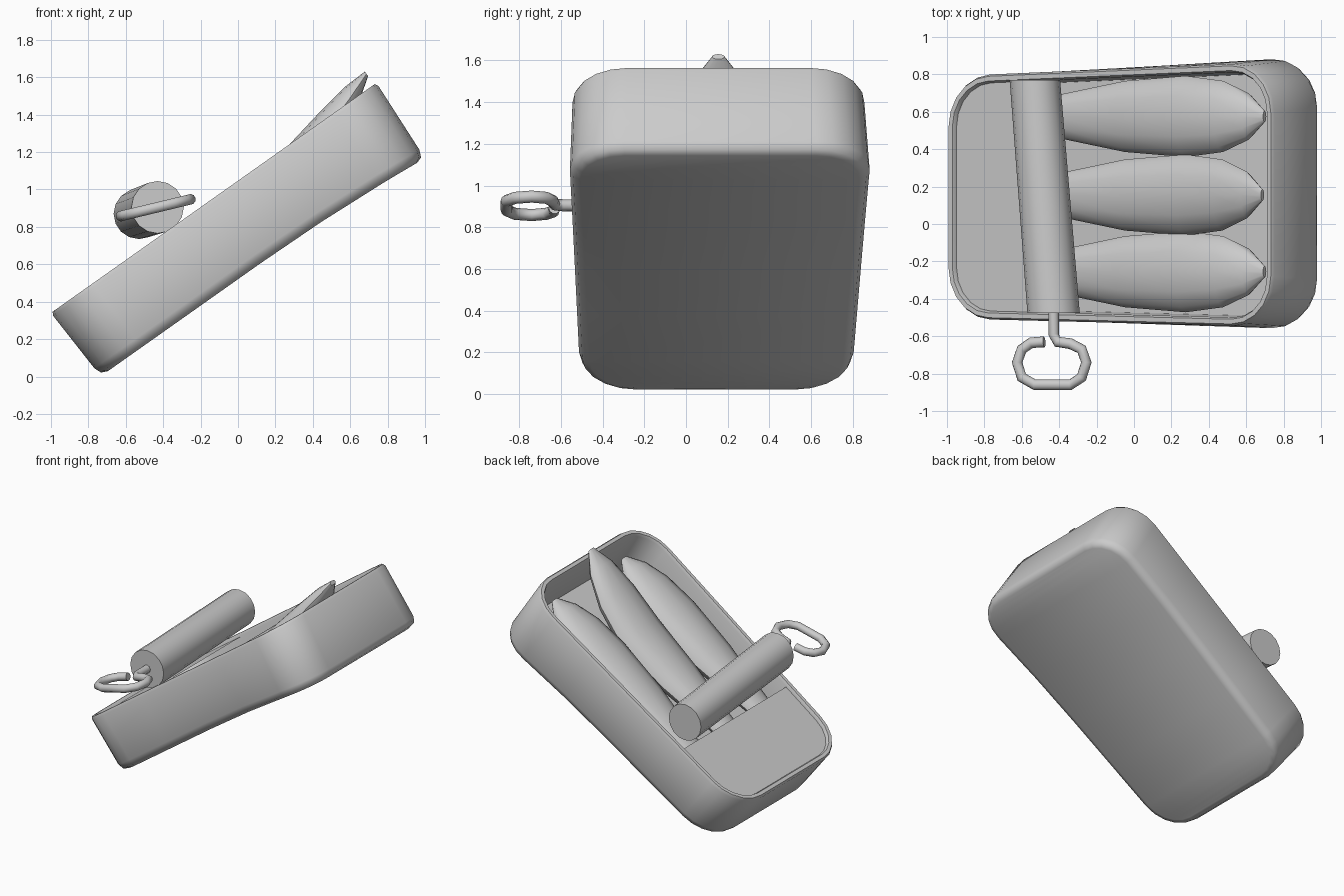
import bpy, bmesh, math
from mathutils import Vector

cube = bpy.data.objects.get("Cube")
if cube:
    bpy.data.objects.remove(cube, do_unlink=True)

metal = bpy.data.materials.new("plain grey")
metal.use_nodes = True
GREY = (0.6, 0.6, 0.6, 1)
metal.diffuse_color = GREY
metal.node_tree.nodes["Principled BSDF"].inputs["Base Color"].default_value = GREY

# Tilted frame of the tin: u runs up its length, w points out of the opening
AXIS_U = Vector((0.8165, 0, 0.577))
AXIS_W = Vector((-0.577, 0, 0.8165))
ORIGIN = Vector((-0.13, 0, 0.955))
HALF = 1.065


def place(u, y, w):
    return ORIGIN + AXIS_U * u + AXIS_W * w + Vector((0, y, 0))


def finish(name, bm, angle=50):
    bmesh.ops.recalc_face_normals(bm, faces=bm.faces)
    mesh = bpy.data.meshes.new(name)
    bm.to_mesh(mesh)
    bm.free()
    mesh.materials.append(metal)
    obj = bpy.data.objects.new(name, mesh)
    bpy.context.collection.objects.link(obj)
    bpy.ops.object.select_all(action="DESELECT")
    obj.select_set(True)
    bpy.context.view_layer.objects.active = obj
    bpy.ops.object.shade_smooth_by_angle(angle=math.radians(angle))
    return obj


def bridge(bm, a, b):
    n = len(a)
    for i in range(n):
        j = (i + 1) % n
        bm.faces.new((a[i], a[j], b[j], b[i]))


def loft(name, rings, angle=50):
    bm = bmesh.new()
    loops = [[bm.verts.new(p) for p in ring] for ring in rings]
    for a, b in zip(loops, loops[1:]):
        bridge(bm, a, b)
    bm.faces.new(loops[0])
    bm.faces.new(loops[-1])
    return finish(name, bm, angle)


# Rounded plan of the tin, slightly wider at the raised end
def plan(inset, depth, flare=0.0, stop=None):
    r = 0.27 - inset
    length = HALF - inset - flare * 0.6
    corner = [(r * (1 - math.sin(a)), r * (1 - math.cos(a)))
              for a in (math.pi / 2 * (1 - k / 5) for k in range(6))]
    stations = [(-length + du, dy) for du, dy in corner]
    if stop is None:
        stations += [(-0.4, 0), (0, 0), (0.4, 0)]
        stations += [(length - du, dy) for du, dy in reversed(corner)]
    else:
        stations.append((stop, 0))
    low, high = [], []
    for u, dy in stations:
        t = (u + HALF) / (2 * HALF)
        w = -depth - (0.045 * max(0, u) ** 2 if depth > 0.2 else 0)
        low.append(place(u, -0.505 - 0.045 * t - flare * t * 0.5 + inset + dy, w))
        high.append(place(u, 0.79 + 0.075 * t + flare * t - inset - dy, w))
    return low, high


def pair_fill(bm, loop):
    n = len(loop)
    for i in range(n // 2 - 1):
        bm.faces.new((loop[i], loop[i + 1], loop[n - 2 - i], loop[n - 1 - i]))


# Tin: floor, filleted base, outer wall, rolled rim, inner wall and inner floor
bm = bmesh.new()
levels = [(0.05, 0.43, 0.03), (0.016, 0.415, 0.03), (0, 0.375, 0.03),
          (0, 0.02, 0), (0.01, 0, 0), (0.035, 0, 0), (0.045, 0.02, 0), (0.05, 0.39, 0)]
loops = []
for level in levels:
    low, high = plan(*level)
    loops.append([bm.verts.new(p) for p in low + high[::-1]])
for a, b in zip(loops, loops[1:]):
    bridge(bm, a, b)
pair_fill(bm, loops[0])
pair_fill(bm, loops[-1])
finish("tin_body", bm)

# Remaining flat part of the lid
bm = bmesh.new()
low, high = plan(0.04, 0.025, stop=-0.48)
pair_fill(bm, [bm.verts.new(p) for p in low + high[::-1]])
finish("lid_sheet", bm)

# Rolled-up part of the lid
front, back = Vector((-0.43, -0.475, 0.905)), Vector((-0.53, 0.77, 0.87))
rings = []
for centre, radius in ((front, 0.14), (back, 0.135)):
    rings.append([centre + Vector((math.cos(a), 0, math.sin(a))) * radius
                  for a in (math.tau * k / 16 for k in range(16))])
loft("lid_roll", rings)

# Fish: flattened bodies lofted along the tin
BODY = [(-0.95, 0.04), (-0.6, 0.09), (-0.38, 0.125), (0, 0.19),
        (0.4, 0.217), (0.65, 0.19), (0.82, 0.125), (0.93, 0.03)]


def fish(name, y, rise):
    rings = []
    for u, half in BODY:
        lift = max(0, (u - 0.3) / 0.63) ** 1.5
        w = -0.14 + rise * lift
        stretch = u + 0.12 * lift * (rise > 0.1)
        rings.append([place(stretch, y + half * math.cos(a), w + half * 0.5 * math.sin(a))
                      for a in (math.tau * k / 12 for k in range(12))])
    loft(name, rings)


fish("fish_back", 0.575, 0.02)
fish("fish_middle", 0.155, 0.21)
fish("fish_front", -0.255, 0.02)

# Winding key: bent wire with a stem into the roll
path = [(-0.43, -0.45), (-0.43, -0.59), (-0.41, -0.63), (-0.34, -0.64), (-0.28, -0.67),
        (-0.255, -0.74), (-0.28, -0.82), (-0.34, -0.86), (-0.53, -0.86), (-0.6, -0.82),
        (-0.625, -0.74), (-0.6, -0.67), (-0.55, -0.635), (-0.48, -0.63)]
points = [Vector((x, y, 0.905 + 0.24 * (x + 0.43))) for x, y in path]
tilt = Vector((-0.233, 0, 0.972))
rings = []
for i, p in enumerate(points):
    along = (points[min(i + 1, len(points) - 1)] - points[max(i - 1, 0)]).normalized()
    side = along.cross(tilt).normalized()
    rings.append([p + (side * math.cos(a) + tilt * math.sin(a)) * 0.029
                  for a in (math.tau * k / 10 for k in range(10))])
loft("winding_key", rings)
